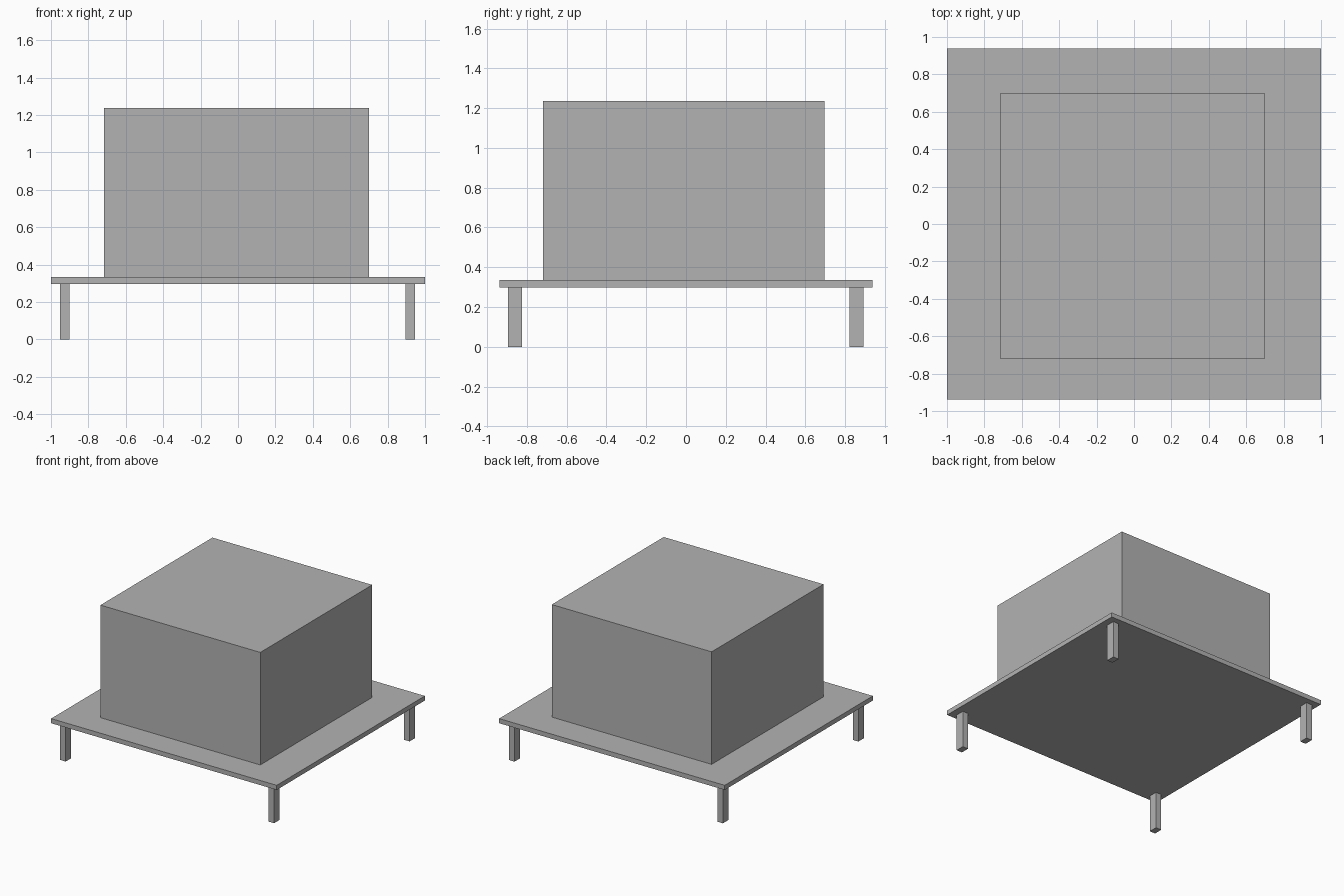
import bpy

default_cube = bpy.data.objects.get("Cube")
if default_cube:
    bpy.data.objects.remove(default_cube, do_unlink=True)

# Single plain grey for every part
grey = bpy.data.materials.new("plain_grey")
grey.use_nodes = True
colour = (0.45, 0.45, 0.45, 1)
grey.diffuse_color = colour
grey.node_tree.nodes["Principled BSDF"].inputs["Base Color"].default_value = colour


def block(name, centre, size):
    """Add a flat-faced box with its dimensions baked into the mesh."""
    bpy.ops.mesh.primitive_cube_add(size=1, location=centre)
    obj = bpy.context.object
    obj.name = obj.data.name = name
    obj.scale = size
    bpy.ops.object.transform_apply(location=False, rotation=False, scale=True)
    obj.data.materials.append(grey)
    return obj


LEG_TOP = 0.298
SLAB_TOP = 0.335
BODY_TOP = 1.237

# Thin platform
block("platform", (0, 0, (LEG_TOP + SLAB_TOP) / 2),
      (2, 1.876, SLAB_TOP - LEG_TOP))

# Large box resting on the platform, slightly off centre
block("body", (-0.007, -0.011, (SLAB_TOP + BODY_TOP) / 2),
      (1.417, 1.417, BODY_TOP - SLAB_TOP))

# Four corner legs
for side, x in (("right", -0.927), ("left", 0.921)):
    for end, y in (("front", -0.859), ("back", 0.857)):
        block(f"{end}_{side}_leg", (x, y, LEG_TOP / 2), (0.05, 0.07, LEG_TOP))
